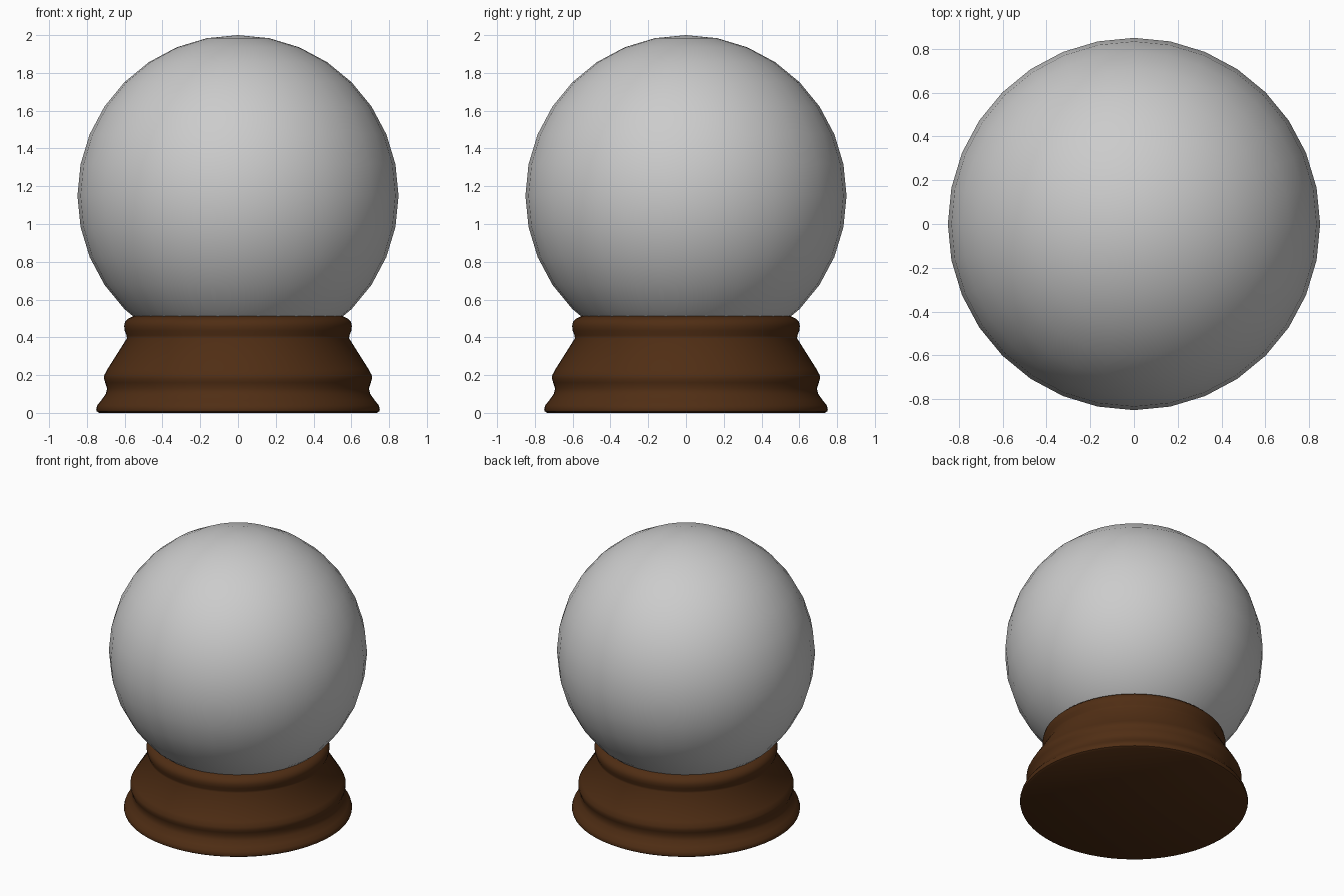
import bpy, bmesh, math

if "Cube" in bpy.data.objects:
    bpy.data.objects.remove(bpy.data.objects["Cube"])

# Globe: 32 x 16 sphere sunk into the base
bpy.ops.mesh.primitive_uv_sphere_add(segments=32, ring_count=16, radius=0.85, location=(0, 0, 1.15))
globe = bpy.context.object
globe.name = "glass_globe"
bpy.ops.object.shade_smooth()

# Base: turned wooden profile (radius, height)
profile = [(0.735, 0.0), (0.748, 0.008), (0.751, 0.02), (0.745, 0.04), (0.725, 0.065),
           (0.70, 0.10), (0.693, 0.13), (0.703, 0.16), (0.709, 0.18), (0.708, 0.20),
           (0.692, 0.23), (0.588, 0.395), (0.59, 0.41), (0.60, 0.435), (0.603, 0.46),
           (0.598, 0.482), (0.58, 0.50), (0.548, 0.515)]
SIDES = 64
bm = bmesh.new()
rings = []
for r, z in profile:
    rings.append([bm.verts.new((r * math.cos(a), r * math.sin(a), z))
                  for a in (2 * math.pi * i / SIDES for i in range(SIDES))])
for low, high in zip(rings, rings[1:]):
    for i in range(SIDES):
        j = (i + 1) % SIDES
        bm.faces.new((low[i], low[j], high[j], high[i]))
bm.faces.new(rings[0][::-1])
bm.faces.new(rings[-1])
mesh = bpy.data.meshes.new("wooden_base")
bm.to_mesh(mesh)
bm.free()
base = bpy.data.objects.new("wooden_base", mesh)
bpy.context.collection.objects.link(base)

# Brown wood finish
wood = bpy.data.materials.new("wood")
wood.diffuse_color = (0.08, 0.027, 0.007, 1)
wood.use_nodes = True
wood.node_tree.nodes["Principled BSDF"].inputs["Base Color"].default_value = wood.diffuse_color
mesh.materials.append(wood)

bpy.ops.object.select_all(action='DESELECT')
base.select_set(True)
bpy.context.view_layer.objects.active = base
bpy.ops.object.shade_smooth_by_angle(angle=math.radians(40))
